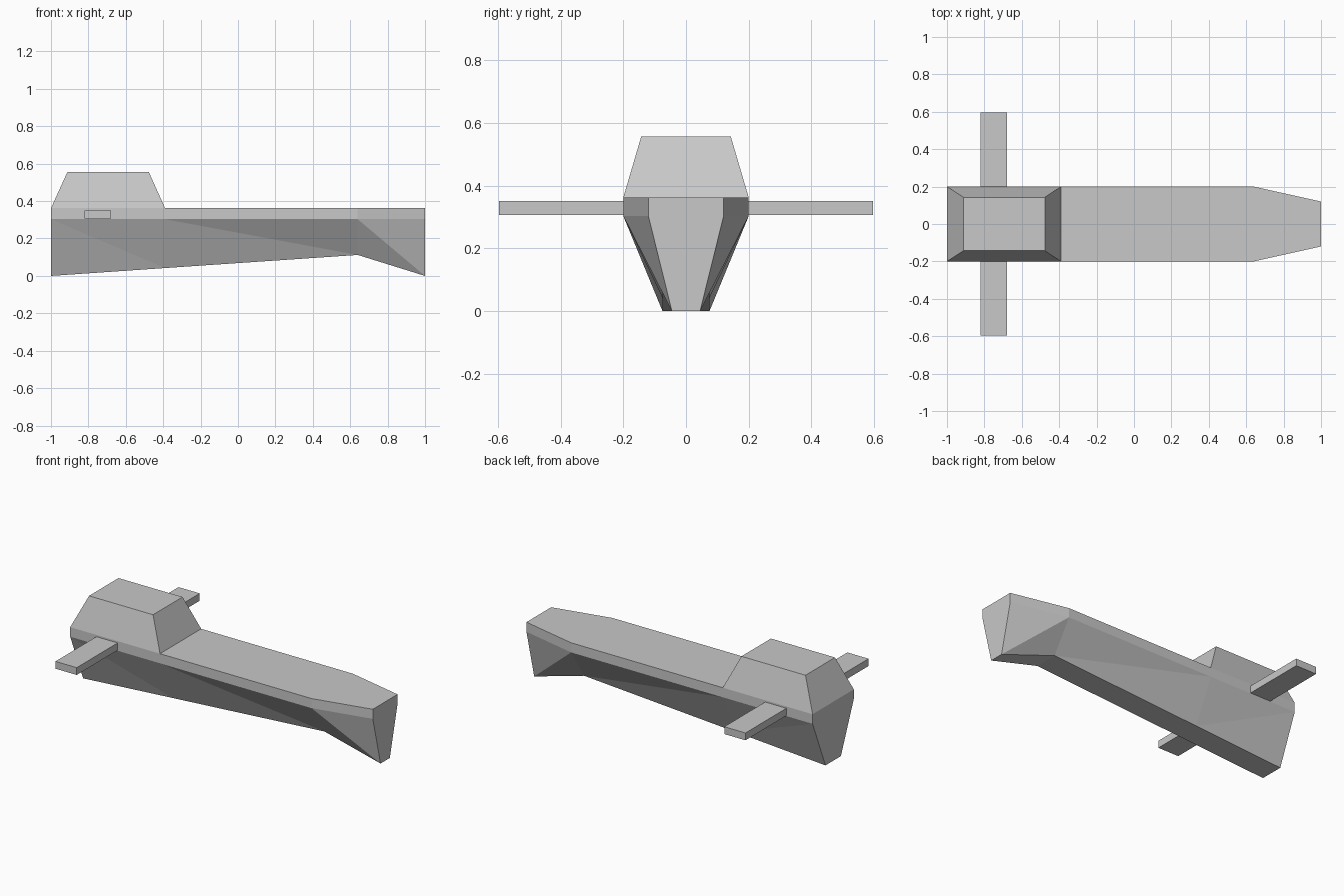
import bpy
import bmesh

old = bpy.data.objects.get("Cube")
if old:
    bpy.data.objects.remove(old, do_unlink=True)

# Single plain grey
grey = bpy.data.materials.new("plain_grey")
grey.use_nodes = True
colour = (0.58, 0.58, 0.58, 1)
grey.diffuse_color = colour
grey.node_tree.nodes["Principled BSDF"].inputs["Base Color"].default_value = colour


def loft(name, sections, split=()):
    """Skin matching rings of points; strips listed in split become triangles."""
    bm = bmesh.new()
    rings = [[bm.verts.new(p) for p in ring] for ring in sections]
    n = len(rings[0])
    for a, b in zip(rings, rings[1:]):
        for i in range(n):
            j = (i + 1) % n
            if i in split:
                # Diagonal runs from the rear chine to the forward keel
                keel, chine = (i, j) if i == 0 else (j, i)
                bm.faces.new((a[chine], b[chine], b[keel]))
                bm.faces.new((a[chine], b[keel], a[keel]))
            else:
                bm.faces.new((a[i], a[j], b[j], b[i]))
    bm.faces.new(rings[0])
    bm.faces.new(rings[-1])
    bmesh.ops.recalc_face_normals(bm, faces=bm.faces[:])
    mesh = bpy.data.meshes.new(name)
    bm.to_mesh(mesh)
    bm.free()
    mesh.materials.append(grey)
    obj = bpy.data.objects.new(name, mesh)
    bpy.context.collection.objects.link(obj)
    return obj


def hull_section(x, keel_z, keel_w, deck_w):
    half = [(keel_w, keel_z), (deck_w, 0.303), (deck_w, 0.362)]
    return [(x, y, z) for y, z in half] + [(x, -y, z) for y, z in reversed(half)]


def rectangle(x0, x1, w, z):
    return [(x0, -w, z), (x1, -w, z), (x1, w, z), (x0, w, z)]


# Hull with a wide deck, narrow keel and pointed bow
loft("hull", [
    hull_section(-1.0, 0.0, 0.075, 0.2),
    hull_section(-0.39, 0.042, 0.075, 0.2),
    hull_section(0.64, 0.112, 0.075, 0.2),
    hull_section(1.0, 0.0, 0.045, 0.12),
], split=(0, 4))

# Tapered cabin over the stern
loft("cabin", [rectangle(-1.0, -0.39, 0.2, 0.362),
               rectangle(-0.912, -0.477, 0.143, 0.556)])

# Flat fins on both sides
for name, side in (("left_fin", 1), ("right_fin", -1)):
    loft(name, [[(-0.822, y * side, z) for y, z in
                 ((0.2, 0.306), (0.597, 0.306), (0.597, 0.351), (0.2, 0.351))],
                [(-0.678, y * side, z) for y, z in
                 ((0.2, 0.306), (0.597, 0.306), (0.597, 0.351), (0.2, 0.351))]])
